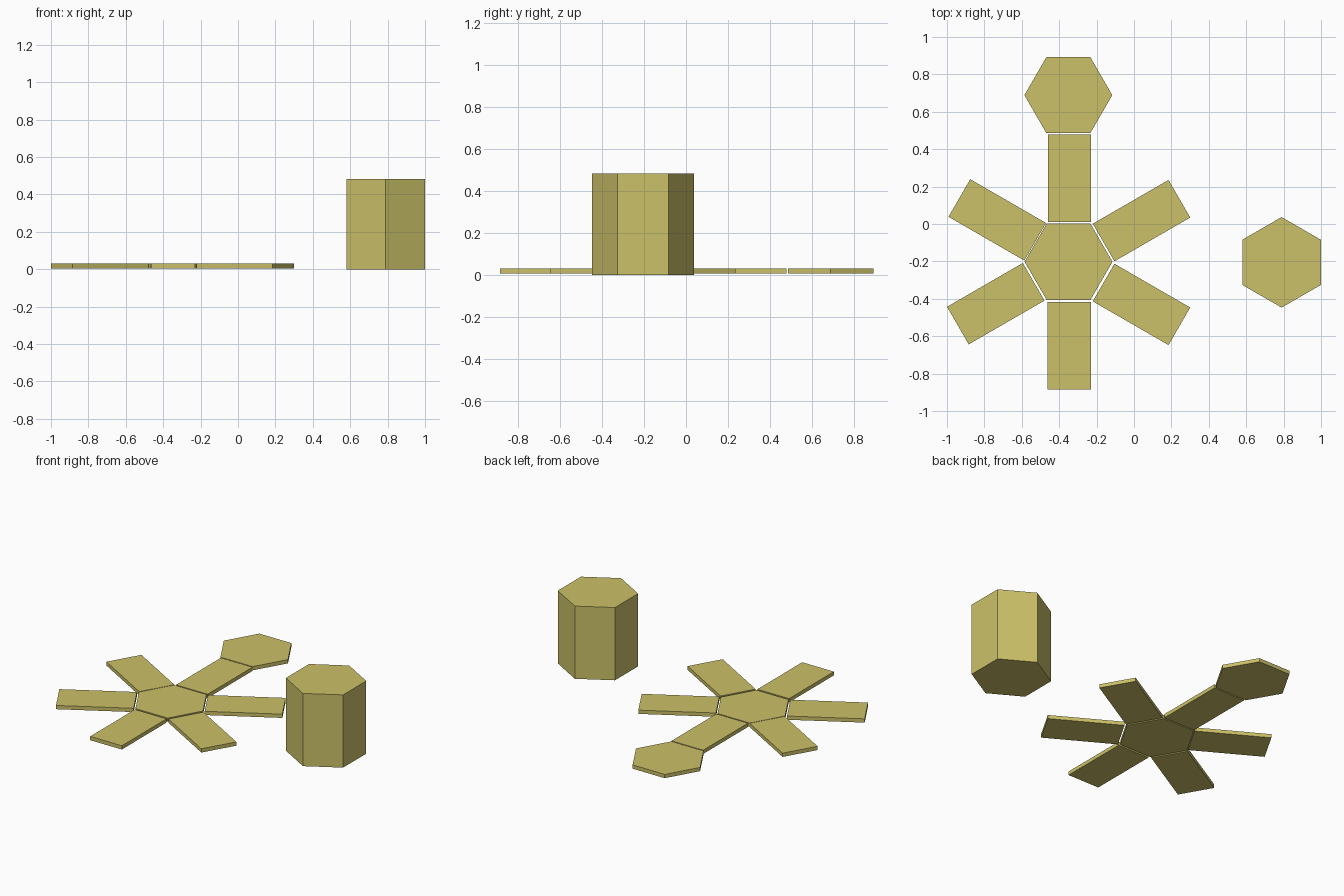
import bpy
from math import radians, pi
from mathutils import Matrix, Vector

if "Cube" in bpy.data.objects:
    bpy.data.objects.remove(bpy.data.objects["Cube"])

olive = bpy.data.materials.new("olive_yellow")
olive.diffuse_color = (0.6, 0.53, 0.14, 1)
olive.use_nodes = True
olive.node_tree.nodes["Principled BSDF"].inputs["Base Color"].default_value = olive.diffuse_color


def finish(name):
    ob = bpy.context.object
    ob.name = name
    ob.data.materials.append(olive)
    return ob


def hexagon(name, x, y, radius, z0, z1, pointy_y):
    """Six-sided prism, with its points along y or along x."""
    bpy.ops.mesh.primitive_cylinder_add(vertices=6, radius=radius, depth=z1 - z0,
                                        location=(x, y, (z0 + z1) / 2))
    ob = finish(name)
    if not pointy_y:
        ob.data.transform(Matrix.Rotation(pi / 6, 4, 'Z'))


def panel(name, x, y, angle, length=0.468, width=0.232):
    """Flat rectangular side of the net, long axis at the given angle."""
    bpy.ops.mesh.primitive_cube_add(size=1, location=(x, y, (Z0 + Z1) / 2))
    ob = finish(name)
    ob.data.transform(Matrix.Rotation(radians(angle), 4, 'Z')
                      @ Matrix.Diagonal(Vector((length, width, Z1 - Z0, 1))))


Z0, Z1 = 0.005, 0.03

# Solid prism
hexagon("solid_prism", 0.789, -0.205, 0.242, 0, 0.482, True)

# Unfolded net: two hexagonal ends
hexagon("net_base", -0.35, -0.202, 0.235, Z0, Z1, False)
hexagon("net_lid", -0.351, 0.689, 0.235, Z0, Z1, False)

# Unfolded net: six side panels around the base
panel("panel_back", -0.345, 0.244, 90)
panel("panel_front", -0.347, -0.652, 90)
panel("panel_back_right", 0.04, 0.018, 30)
panel("panel_front_right", 0.04, -0.43, -30)
panel("panel_back_left", -0.731, 0.022, 150)
panel("panel_front_left", -0.739, -0.426, 210)
